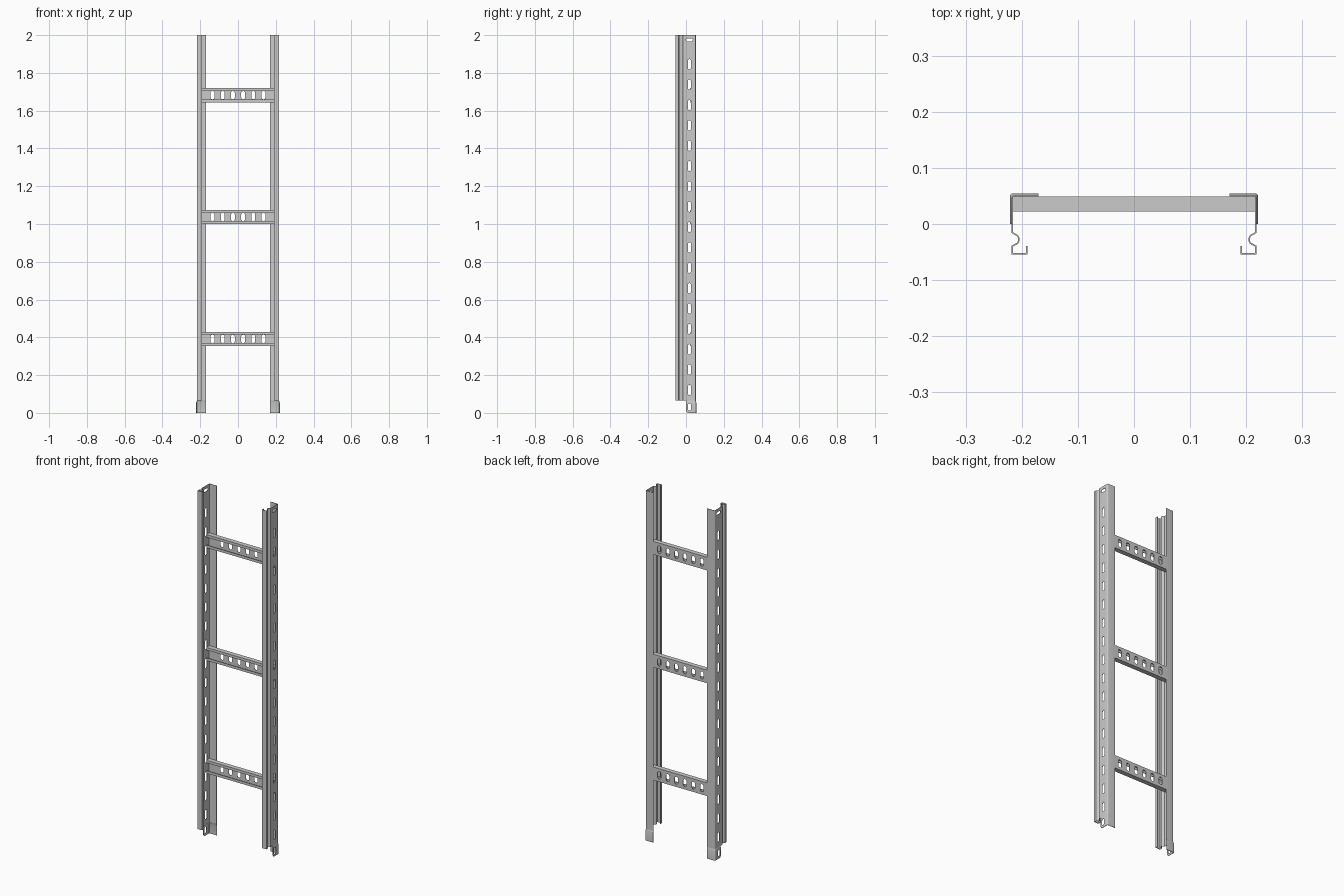
import bpy, bmesh, math
from mathutils import Vector

if "Cube" in bpy.data.objects:
    bpy.data.objects.remove(bpy.data.objects["Cube"])

T = 0.0025          # sheet metal thickness
SLOT_Y = 0.018      # slot line on the rail web
WEB_X = 0.2168      # centre plane of the rail web


def new_object(name, bm):
    me = bpy.data.meshes.new(name)
    bm.to_mesh(me)
    bm.free()
    ob = bpy.data.objects.new(name, me)
    bpy.context.collection.objects.link(ob)
    return ob


def loft(bm, rings):
    """Open sheet through a list of point rings."""
    rows = [[bm.verts.new(p) for p in r] for r in rings]
    for a, b in zip(rows, rows[1:]):
        for i in range(len(a) - 1):
            bm.faces.new((a[i], a[i + 1], b[i + 1], b[i]))


def slot(bm, centre, axis_long, axis_short, length, width, depth_axis):
    """Capsule-shaped cutter prism."""
    c, u, v, d = (Vector(p) for p in (centre, axis_long, axis_short, depth_axis))
    r, pts = width / 2, []
    for end in (1, -1):
        for k in range(9):
            a = math.pi * k / 8 - math.pi / 2
            pts.append(c + u * end * (length / 2 - r + r * math.cos(a)) + v * end * r * math.sin(a))
    lo = [bm.verts.new(p - d * 0.008) for p in pts]
    hi = [bm.verts.new(p + d * 0.008) for p in pts]
    n = len(pts)
    bm.faces.new(lo[::-1])
    bm.faces.new(hi)
    for i in range(n):
        bm.faces.new((lo[i], lo[(i + 1) % n], hi[(i + 1) % n], hi[i]))


def finish(name, bm, cut):
    """Thicken the sheet, punch the slots, and shade."""
    ob = new_object(name, bm)
    sol = ob.modifiers.new("thickness", 'SOLIDIFY')
    sol.thickness, sol.offset, sol.use_even_offset = T, 0, True
    bmesh.ops.recalc_face_normals(cut, faces=cut.faces)
    cutter = new_object("slot_cutter", cut)
    cutter.hide_render = True
    boo = ob.modifiers.new("slots", 'BOOLEAN')
    boo.operation, boo.solver, boo.object = 'DIFFERENCE', 'EXACT', cutter
    deps = bpy.context.evaluated_depsgraph_get()
    me = bpy.data.meshes.new_from_object(ob.evaluated_get(deps))
    ob.modifiers.clear()
    ob.data = me
    bpy.data.objects.remove(cutter)
    fix = bmesh.new()
    fix.from_mesh(me)
    bmesh.ops.recalc_face_normals(fix, faces=fix.faces)
    fix.to_mesh(me)
    fix.free()
    bpy.ops.object.select_all(action='DESELECT')
    ob.select_set(True)
    bpy.context.view_layer.objects.active = ob
    bpy.ops.object.shade_smooth_by_angle(angle=math.radians(35))
    return ob


X, Y, Z = (1, 0, 0), (0, 1, 0), (0, 0, 1)


def corner(x, y, r=0.004):
    """Rounded bend between back flange and web."""
    return [(x - r + r * math.sin(a), y - r + r * math.cos(a))
            for a in (math.pi / 2 * k / 4 for k in range(5))]


# rail section: back flange, web, grooved bead, front flange with lip
bead = [(WEB_X - 0.0023 - 0.0095 * math.cos(a), -0.0275 + 0.0095 * math.sin(a))
        for a in (math.radians(75 - 15 * k) for k in range(11))]
rail = ([(0.17, 0.0505)] + corner(WEB_X, 0.0505) + [(WEB_X, -0.0155)] + bead +
        [(WEB_X, -0.0395), (WEB_X, -0.0533), (0.191, -0.0533), (0.191, -0.0395)])

# splice tab at the rail foot, offset outward; z gives its rounded lower corner
tail = [(0.012, 0), (0.008, 0.001), (0.004, 0.004), (0.001, 0.009), (0.0, 0.014)]
inner = [(0.17, 0.0505)] + corner(WEB_X, 0.0505) + [(WEB_X, y) for y, z in tail]
outer = [(0.17, 0.0533)] + corner(WEB_X + 0.003, 0.0533) + [(WEB_X + 0.003, y) for y, z in tail]
foot_z = [0] * 6 + [z for y, z in tail]

for side, s in (("left", -1), ("right", 1)):
    bm, cut = bmesh.new(), bmesh.new()
    loft(bm, [[(s * x, y, z) for x, y in rail] for z in (0.065, 2.0)])
    for k in range(17):
        slot(cut, (s * WEB_X, SLOT_Y, 0.121 + 0.1078 * k), Z, Y, 0.054, 0.017, X)
    slot(cut, (s * WEB_X, SLOT_Y, 1.975), Y, Z, 0.036, 0.016, X)
    finish(side + "_rail", bm, cut)

    bm, cut = bmesh.new(), bmesh.new()
    loft(bm, [[(s * x, y, z) for (x, y), z in zip(outer, foot_z)],
              [(s * x, y, 0.055) for x, y in outer],
              [(s * x, y, 0.065) for x, y in inner]])
    slot(cut, (s * (WEB_X + 0.003), SLOT_Y, 0.031), Z, Y, 0.038, 0.017, X)
    finish(side + "_splice_tab", bm, cut)

# rungs: lipped channels open to the front, slotted along the back web
h = 0.0375 - T / 2
channel = [(0.0235, h - 0.014), (0.0235, h), (0.048, h),
           (0.048, -h), (0.0235, -h), (0.0235, -h + 0.014)]
for n, zc in enumerate((0.392, 1.037, 1.682)):
    bm, cut = bmesh.new(), bmesh.new()
    loft(bm, [[(x, y, zc + z) for y, z in channel] for x in (-0.2155, 0.2155)])
    for k in range(6):
        slot(cut, (-0.135 + 0.054 * k, 0.048, zc), Z, X, 0.044, 0.02, Y)
    finish("rung_%d" % (n + 1), bm, cut)
